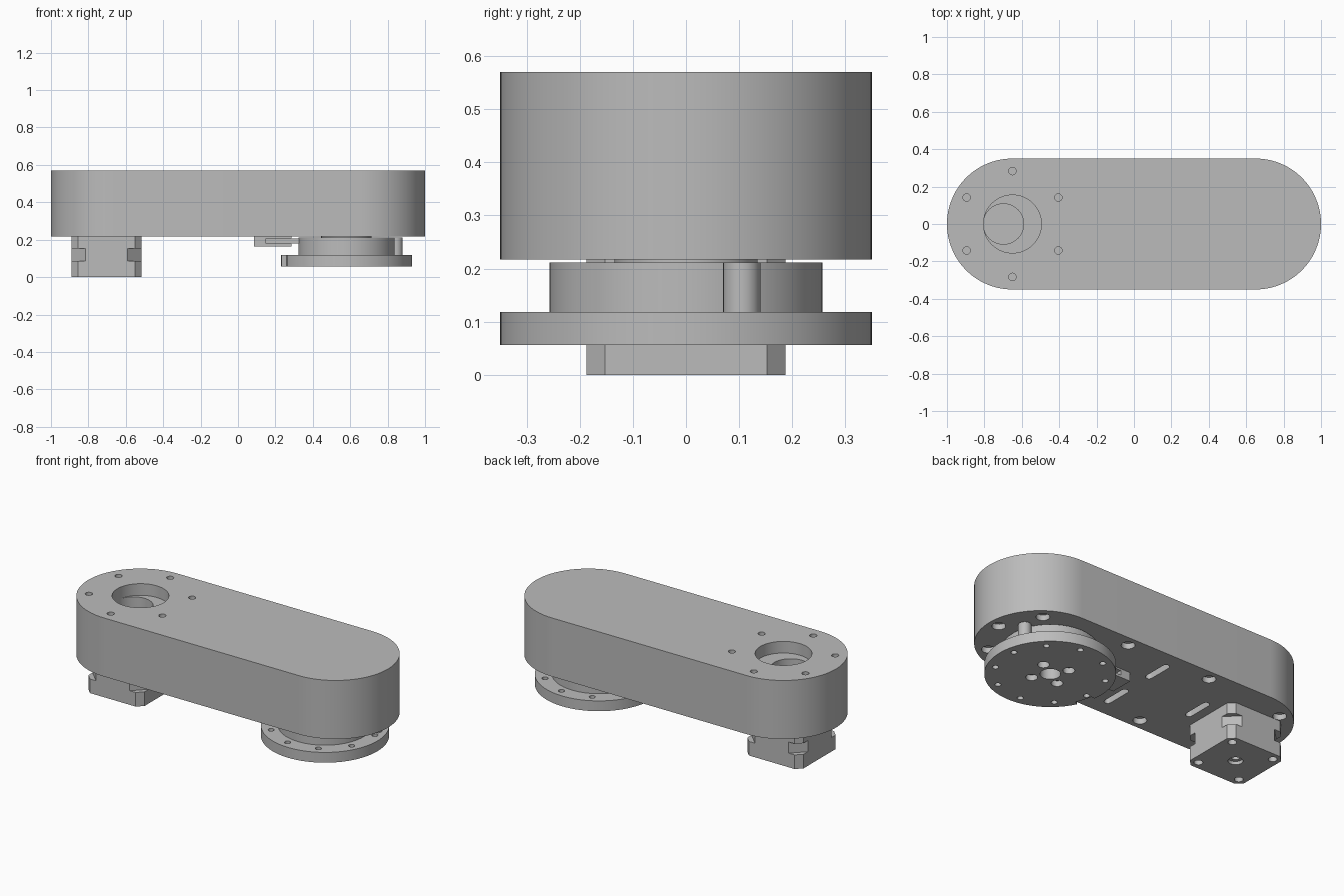
import bpy, bmesh
from math import sin, cos, pi, radians

cube = bpy.data.objects.get("Cube")
if cube:
    bpy.data.objects.remove(cube, do_unlink=True)

grey = bpy.data.materials.new("machined_grey")
grey.use_nodes = True
colour = (0.5, 0.5, 0.5, 1)
grey.diffuse_color = colour
grey.node_tree.nodes["Principled BSDF"].inputs["Base Color"].default_value = colour


def arc(x, y, r, a0, a1, n):
    return [(x + r * cos(radians(a0 + (a1 - a0) * i / n)),
             y + r * sin(radians(a0 + (a1 - a0) * i / n))) for i in range(n + 1)]


def circle(x, y, r, n=32):
    return arc(x, y, r, 0, 360, n)[:-1]


def rect(x0, x1, y0, y1):
    return [(x0, y0), (x1, y0), (x1, y1), (x0, y1)]


def solid(name, prisms):
    """One object from a list of (outline, bottom, top) prisms."""
    bm = bmesh.new()
    for pts, z0, z1 in prisms:
        low = [bm.verts.new((x, y, z0)) for x, y in pts]
        high = [bm.verts.new((x, y, z1)) for x, y in pts]
        bm.faces.new(low)
        bm.faces.new(high)
        for i in range(len(pts)):
            j = (i + 1) % len(pts)
            bm.faces.new((low[i], low[j], high[j], high[i]))
    bmesh.ops.recalc_face_normals(bm, faces=bm.faces)
    mesh = bpy.data.meshes.new(name)
    bm.to_mesh(mesh)
    bm.free()
    mesh.materials.append(grey)
    obj = bpy.data.objects.new(name, mesh)
    bpy.context.collection.objects.link(obj)
    return obj


def finish(obj, cuts=()):
    """Cut the pockets and shade smooth with sharp edges."""
    bpy.ops.object.select_all(action="DESELECT")
    obj.select_set(True)
    bpy.context.view_layer.objects.active = obj
    if cuts:
        cutter = solid("cutter", cuts)
        cutter.hide_render = True
        mod = obj.modifiers.new("pockets", "BOOLEAN")
        mod.operation = "DIFFERENCE"
        mod.solver = "EXACT"
        mod.use_self = True
        mod.object = cutter
        bpy.ops.object.modifier_apply(modifier=mod.name)
        bpy.data.objects.remove(cutter, do_unlink=True)
    bpy.ops.object.shade_smooth_by_angle(angle=radians(30))


BASE, TOP = 0.217, 0.57
END, OUT, MOTOR = 0.65, 0.58, -0.703

# Arm housing: eccentric bore and screw holes above, counterbores and slots below
outline = arc(END, 0, 0.35, -90, 90, 48) + arc(-END, 0, 0.35, 90, 270, 48)
cuts = [(circle(-END, 0, 0.155, 64), 0.5, 0.7),
        (circle(MOTOR + 0.005, 0, 0.108, 48), 0.1, 0.55)]
for k in range(6):
    a = pi / 2 + k * pi / 3
    cuts.append((circle(-END + 0.283 * cos(a), 0.283 * sin(a), 0.02, 20), 0.5, 0.6))
spots = [(sx * x, sy * y) for x, y in ((0.28, 0.285), (0.82, 0.225))
         for sx in (-1, 1) for sy in (-1, 1)] + [(-0.937, 0), (0.937, 0)]
for x, y in spots:
    cuts.append((circle(x, y, 0.037, 24), 0.1, 0.25))
    cuts.append((circle(x, y, 0.02, 16), 0.15, 0.32))
for x, y in ((-0.02, 0.17), (-0.02, -0.17), (-0.44, 0)):
    slot = arc(x, y + 0.07, 0.02, 0, 180, 10) + arc(x, y - 0.07, 0.02, 180, 360, 10)
    cuts.append((slot, 0.1, 0.26))
finish(solid("arm_housing", [(outline, BASE, TOP)]), cuts)

# Motor: chamfered block with waisted corners and screw holes
h, c = 0.1875, 0.035
block = []
for sx, sy in ((1, 1), (-1, 1), (-1, -1), (1, -1)):
    pair = [(MOTOR + sx * h, sy * (h - c)), (MOTOR + sx * (h - c), sy * h)]
    block += pair if sx * sy > 0 else pair[::-1]
cuts = [(circle(MOTOR, 0, 0.04), -0.1, 0.02), (circle(MOTOR, 0, 0.022, 20), -0.05, 0.06)]
for sx in (-1, 1):
    for sy in (-1, 1):
        corner = [(MOTOR + sx * 0.25, sy * 0.05), (MOTOR + sx * 0.25, sy * 0.25),
                  (MOTOR + sx * 0.05, sy * 0.25)]
        cuts.append((corner, 0.085, 0.152))
        cuts.append((circle(MOTOR + sx * 0.14, sy * 0.14, 0.024, 20), -0.1, 0.05))
finish(solid("motor", [(block, 0, BASE)]), cuts)

# Output flange: bolt circle, hub holes and a rim notch
cuts = [(circle(OUT, 0, 0.055), 0, 0.2)]
for k in range(10):
    a = radians(10 + 36 * k)
    cuts.append((circle(OUT + 0.3 * cos(a), 0.3 * sin(a), 0.017, 16), 0, 0.2))
for k in range(4):
    a = radians(30 + 90 * k)
    cuts.append((circle(OUT + 0.105 * cos(a), 0.105 * sin(a), 0.032, 20), 0, 0.09))
notch = arc(OUT, 0, 0.4, 188, 206, 8) + arc(OUT, 0, 0.325, 206, 188, 8)
cuts.append((notch, 0, 0.2))
finish(solid("output_flange", [(circle(OUT, 0, 0.35, 96), 0.056, 0.118)]), cuts)

# Bearing drum, thin spacer and stop pin
finish(solid("bearing_drum", [(circle(OUT, 0, 0.257, 80), 0.118, 0.212)]),
       [(circle(OUT, 0, 0.055), 0.1, 0.19)])
finish(solid("spacer_ring", [(circle(OUT, 0, 0.135, 48), 0.212, BASE)]))
finish(solid("stop_pin", [(circle(0.845, 0.105, 0.035), 0.118, 0.212)]))

# Slotted position sensor with a flag reaching the drum
finish(solid("sensor_body", [(rect(0.085, 0.15, -0.07, 0.07), 0.165, BASE)]))
finish(solid("sensor_prongs", [(rect(0.15, 0.285, -0.07, 0.07), 0.165, 0.18),
                               (rect(0.15, 0.285, -0.07, 0.07), 0.207, BASE)]))
finish(solid("sensor_flag", [(rect(0.15, 0.33, -0.03, 0.03), 0.18, 0.207)]))
